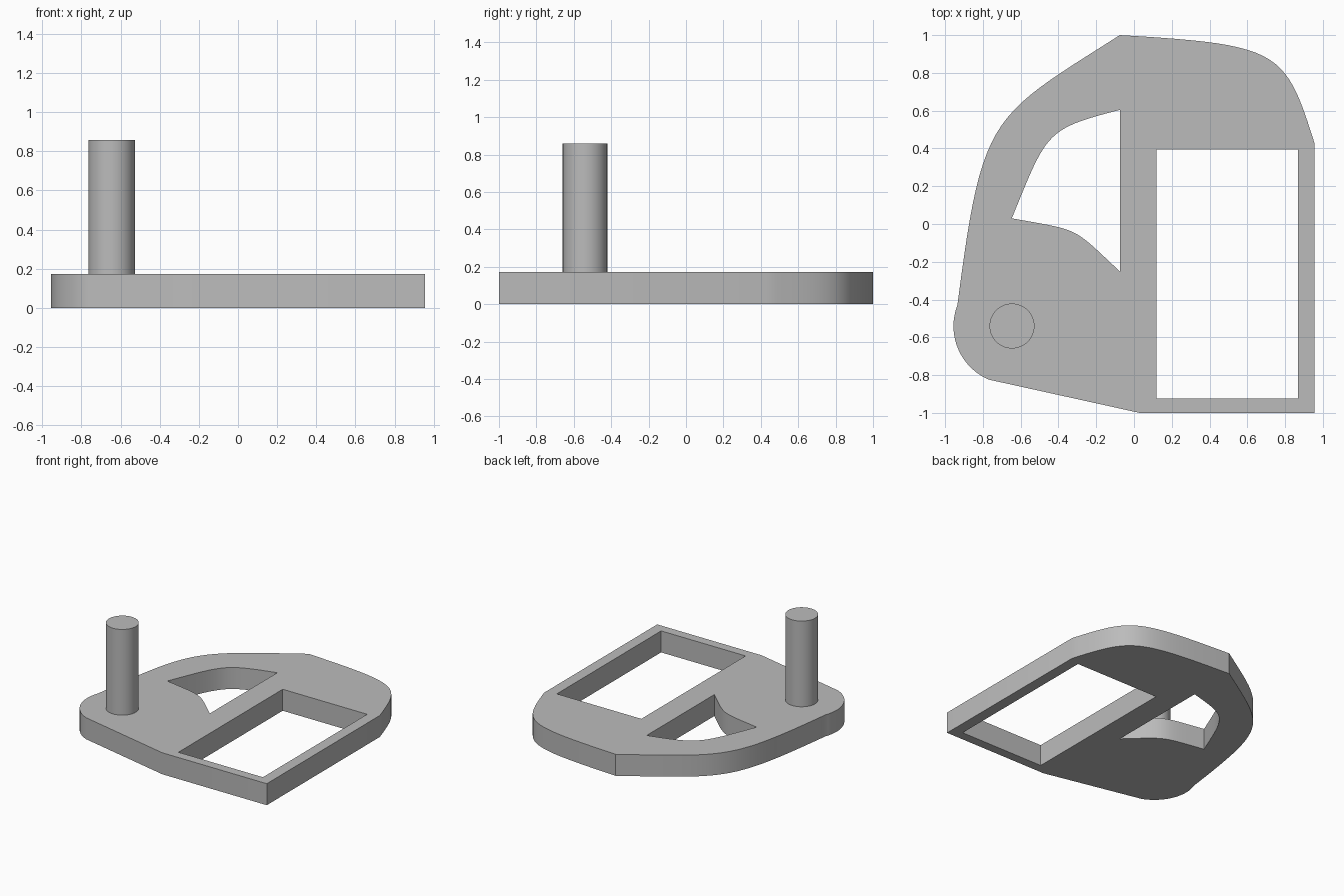
import bpy
import bmesh
import math
from mathutils import Vector
from mathutils.geometry import interpolate_bezier

THICK, STEPS = 0.172, 24

cube = bpy.data.objects.get("Cube")
if cube:
    bpy.data.objects.remove(cube, do_unlink=True)

grey = bpy.data.materials.new("plain grey")
grey.use_nodes = True
colour = (0.5, 0.5, 0.5, 1)
grey.diffuse_color = colour
grey.node_tree.nodes["Principled BSDF"].inputs["Base Color"].default_value = colour


def trace(start, *segments):
    """Closed loop: a segment is one point (line) or three (cubic curve)."""
    pts = [Vector(start)]
    for seg in segments:
        if len(seg) == 1:
            pts.append(Vector(seg[0]))
        else:
            h1, h2, end = map(Vector, seg)
            pts += [p.to_2d() for p in interpolate_bezier(pts[-1], h1, h2, end, STEPS)[1:]]
    return pts[:-1] if (pts[0] - pts[-1]).length < 1e-4 else pts


def finish(obj):
    obj.data.materials.clear()
    obj.data.materials.append(grey)
    bpy.ops.object.select_all(action='DESELECT')
    obj.select_set(True)
    bpy.context.view_layer.objects.active = obj
    bpy.ops.object.shade_smooth_by_angle(angle=math.radians(20))


# Plate outline: square front corner, curved back, rounded lobe under the post
outline = trace(
    (0.03, -1), [(0.955, -1)], [(0.955, 0.43)],
    [(0.80, 0.92), (0.776, 0.95), (-0.075, 1)],
    [(-0.767, 0.56), (-0.803, 0.586), (-0.935, -0.43)],
    [(-0.995, -0.586), (-0.92, -0.76), (-0.768, -0.824)])

# Curved opening and rectangular opening
curved_hole = trace(
    (-0.075, -0.251), [(-0.075, 0.604)],
    [(-0.472, 0.502), (-0.459, 0.488), (-0.647, 0.03)],
    [(-0.277, -0.037), (-0.333, -0.01), (-0.075, -0.251)])
square_hole = trace((0.12, -0.925), [(0.868, -0.925)], [(0.868, 0.394)], [(0.12, 0.394)])

# Fill between the loops, then extrude to thickness
bm = bmesh.new()
edges = []
for loop in (outline, curved_hole, square_hole):
    verts = [bm.verts.new((p.x, p.y, 0)) for p in loop]
    edges += [bm.edges.new((a, b)) for a, b in zip(verts, verts[1:] + verts[:1])]
bmesh.ops.triangle_fill(bm, use_beauty=True, use_dissolve=False, edges=edges, normal=(0, 0, 1))
raised = bmesh.ops.extrude_face_region(bm, geom=bm.faces[:], use_keep_orig=True)
bmesh.ops.translate(bm, vec=(0, 0, THICK),
                    verts=[g for g in raised["geom"] if isinstance(g, bmesh.types.BMVert)])
bmesh.ops.recalc_face_normals(bm, faces=bm.faces[:])
mesh = bpy.data.meshes.new("base_plate")
bm.to_mesh(mesh)
bm.free()
plate = bpy.data.objects.new("base_plate", mesh)
bpy.context.collection.objects.link(plate)
finish(plate)

# Upright post
top = 0.858
bpy.ops.mesh.primitive_cylinder_add(vertices=64, radius=0.119, depth=top - THICK,
                                    location=(-0.646, -0.54, (top + THICK) / 2))
post = bpy.context.object
post.name = "upright_post"
finish(post)
